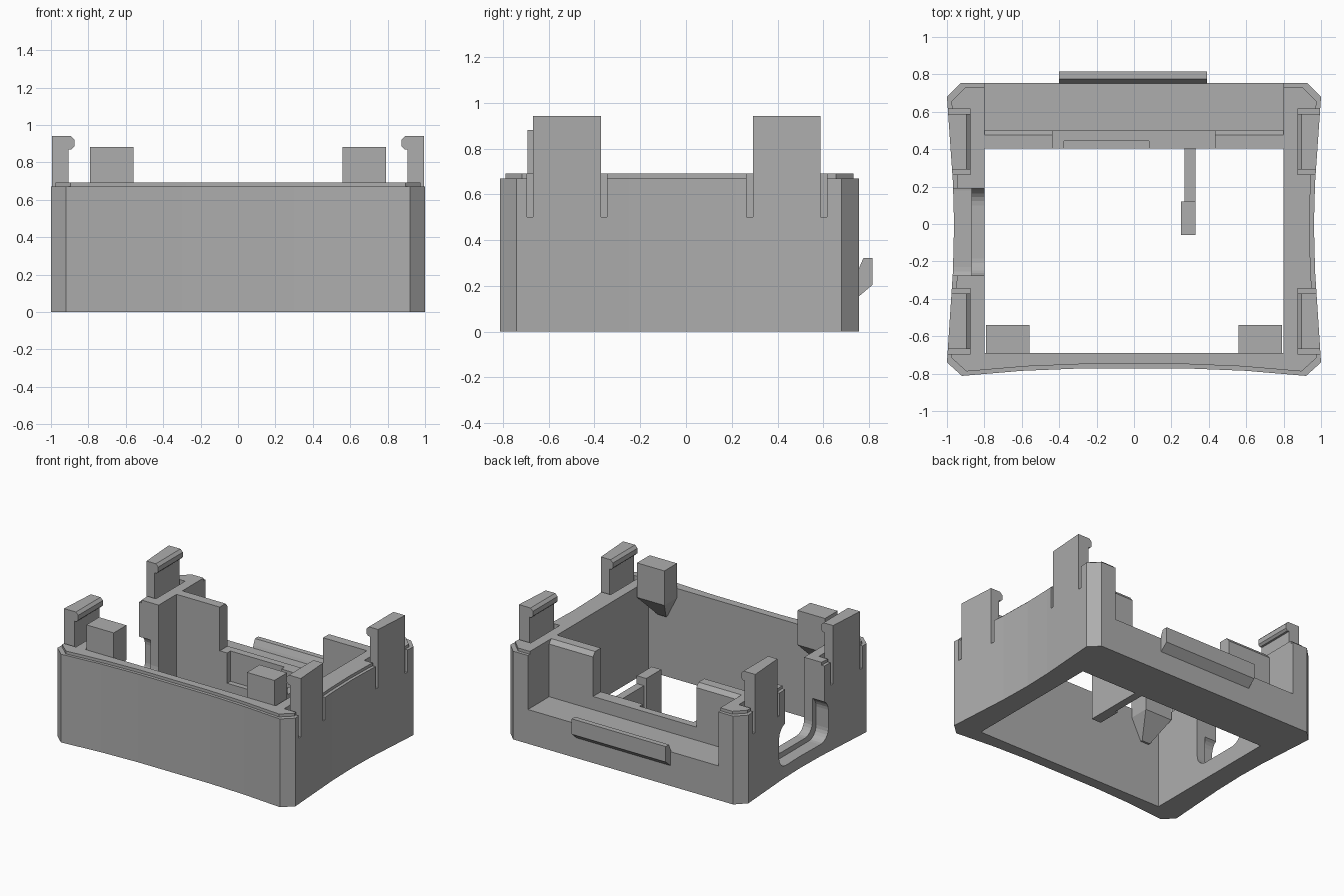
import bpy
import bmesh
import math

if "Cube" in bpy.data.objects:
    bpy.data.objects.remove(bpy.data.objects["Cube"])

grey = bpy.data.materials.new("plain grey")
grey.use_nodes = True
grey.diffuse_color = (0.42, 0.42, 0.42, 1)
grey.node_tree.nodes["Principled BSDF"].inputs["Base Color"].default_value = grey.diffuse_color


def loft(name, rings):
    """Closed solid through rings that have equal point counts."""
    bm = bmesh.new()
    loops = [[bm.verts.new(p) for p in ring] for ring in rings]
    n = len(loops[0])
    for a, b in zip(loops, loops[1:]):
        for i in range(n):
            j = (i + 1) % n
            bm.faces.new((a[i], a[j], b[j], b[i]))
    bm.faces.new(loops[0][::-1])
    bm.faces.new(loops[-1])
    bmesh.ops.recalc_face_normals(bm, faces=bm.faces)
    mesh = bpy.data.meshes.new(name)
    bm.to_mesh(mesh)
    bm.free()
    mesh.materials.append(grey)
    ob = bpy.data.objects.new(name, mesh)
    bpy.context.collection.objects.link(ob)
    return ob


def prism(name, profile, axis, lo, hi):
    """Extrude a 2D profile along an axis between lo and hi."""
    place = {"x": lambda a, b, t: (t, a, b),
             "y": lambda a, b, t: (a, t, b),
             "z": lambda a, b, t: (a, b, t)}[axis]
    return loft(name, [[place(a, b, t) for a, b in profile] for t in (lo, hi)])


def box(name, x0, x1, y0, y1, z0, z1):
    return prism(name, [(x0, y0), (x1, y0), (x1, y1), (x0, y1)], "z", z0, z1)


def rounded(y0, y1, z0, z1, r, steps=6):
    """Rounded rectangle profile."""
    pts = []
    for k, (cy, cz) in enumerate([(y1 - r, z1 - r), (y0 + r, z1 - r),
                                  (y0 + r, z0 + r), (y1 - r, z0 + r)]):
        for s in range(steps + 1):
            t = math.pi / 2 * (k + s / steps)
            pts.append((cy + r * math.cos(t), cz + r * math.sin(t)))
    return pts


def combine(target, tool, operation):
    """Bake a boolean and drop the tool."""
    mod = target.modifiers.new("cut", "BOOLEAN")
    mod.object = tool
    mod.operation = operation
    mod.solver = "EXACT"
    tool.hide_render = True
    graph = bpy.context.evaluated_depsgraph_get()
    target.data = bpy.data.meshes.new_from_object(target.evaluated_get(graph))
    target.modifiers.clear()
    bpy.data.objects.remove(tool)


# Shell outline with bowed front and sides, chamfered corners
half = [(0.3, -0.773), (0.6, -0.785), (0.92, -0.812), (1, -0.74), (0.968, -0.25),
        (0.962, 0), (0.968, 0.22), (1, 0.68), (0.925, 0.755)]
outline = half + [(-x, y) for x, y in reversed(half)]
lip = [(x - math.copysign(0.024, x), y - (math.copysign(0.024, y) if abs(y) > 0.6 else 0))
       for x, y in outline]
shell = loft("shell", [[(x, y, z) for x, y in ring] for ring, z in
                       ((outline, 0), (outline, 0.67), (lip, 0.67), (lip, 0.692))])

# Main opening, rear ledge, low middle of the rear wall and its recess
for dims in [(-0.8, 0.8, -0.69, 0.405, -0.1, 1),
             (-0.8, 0.8, 0.5, 1, 0.26, 1),
             (-0.437, 0.432, 0.3, 0.6, 0.36, 1),
             (-0.375, 0.08, 0.3, 0.445, 0.13, 1)]:
    combine(shell, box("cutter", *dims), "DIFFERENCE")

# Chamfer along the top of the rear wall panels
combine(shell, prism("cutter", [(0.475, 0.7), (0.51, 0.7), (0.51, 0.66), (0.5, 0.66),
                                (0.475, 0.692)], "x", -0.8, 0.8), "DIFFERENCE")

# Cable port in one side: wide outer pocket, narrower slot open to the top
combine(shell, prism("cutter", rounded(-0.32, 0.27, 0.09, 0.41, 0.09), "x", -1.1, -0.87), "DIFFERENCE")
combine(shell, prism("cutter", rounded(-0.275, 0.19, 0.13, 1, 0.09), "x", -1.1, -0.7), "DIFFERENCE")

# Snap clips in slotted pockets
clip_profile = [(0.905, 0.5), (1.1, 0.5), (1.1, 0.942), (0.895, 0.942), (0.875, 0.922),
                (0.875, 0.885), (0.89, 0.87), (0.905, 0.87)]
for side, label in ((1, "left"), (-1, "right")):
    for y, end in ((-0.52, "front"), (0.44, "rear")):
        xs = sorted((0.875 * side, 1.1 * side))
        combine(shell, box("cutter", *xs, y - 0.175, y + 0.175, 0.5, 1), "DIFFERENCE")
        clip = prism(f"{end}_{label}_clip", [(x * side, z) for x, z in clip_profile],
                     "y", y - 0.148, y + 0.148)
        combine(clip, prism("cutter", outline, "z", 0.4, 1.2), "INTERSECT")

# Front stop blocks with tapered undersides
for side, label in ((1, "left"), (-1, "right")):
    rings = []
    for z, x0, x1, y1 in ((0.46, 0.64, 0.71, -0.675), (0.62, 0.56, 0.79, -0.54),
                          (0.882, 0.56, 0.79, -0.54)):
        rings.append([(side * x0, -0.692, z), (side * x1, -0.692, z),
                      (side * x1, y1, z), (side * x0, y1, z)])
    loft(f"{label}_stop_block", rings)

# Rear latch bar
prism("rear_latch", [(0.75, 0.15), (0.815, 0.205), (0.815, 0.322), (0.775, 0.322),
                     (0.757, 0.28), (0.75, 0.26)], "x", -0.4, 0.39)

# Support fin reaching into the opening
prism("support_fin", [(-0.06, 0), (0.41, 0), (0.41, 0.34), (0.12, 0.34),
                      (0.12, 0.4), (-0.06, 0.4)], "x", 0.27, 0.33)
box("fin_flange", 0.25, 0.27, -0.06, 0.12, 0, 0.4)
